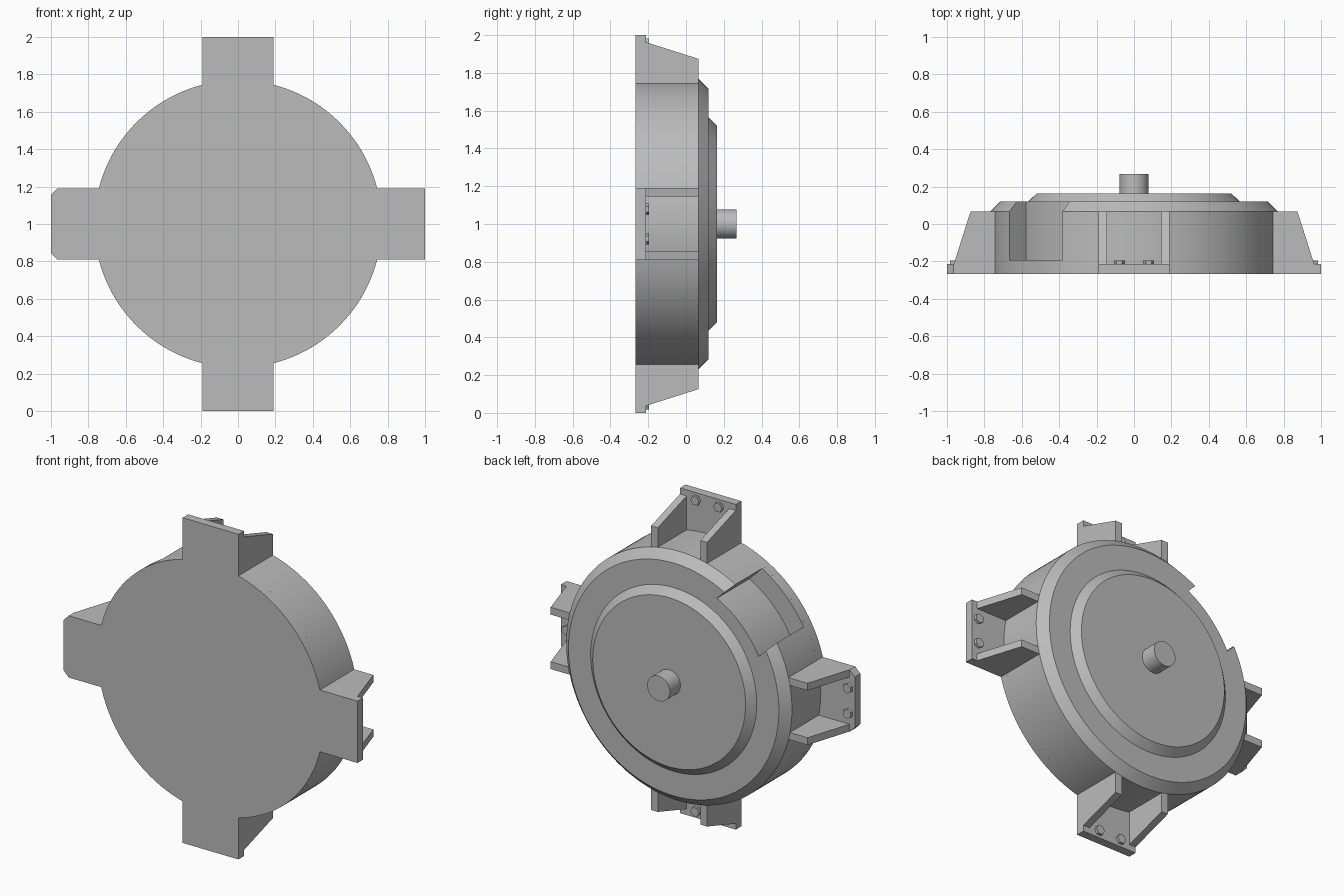
import bpy, bmesh
from math import sin, cos, tau, pi, radians, asin, sqrt
from mathutils import Vector

if "Cube" in bpy.data.objects:
    bpy.data.objects.remove(bpy.data.objects["Cube"])

# One plain grey for the whole housing
GREY = (0.5, 0.5, 0.5, 1)
grey = bpy.data.materials.new("plain grey")
grey.use_nodes = True
grey.diffuse_color = GREY
grey.node_tree.nodes["Principled BSDF"].inputs["Base Color"].default_value = GREY

# Depth levels, front to back
FRONT, FLANGE, SHOULDER, RIM, COVER, TIP = -0.267, -0.213, 0.067, 0.12, 0.164, 0.267
R, HALF, RIB = 0.768, 0.19, 0.045


def at(angle, r, t, y):
    """Point at radius r and sideways offset t along a spoke."""
    return Vector((r * cos(angle) - t * sin(angle), y, 1 + r * sin(angle) + t * cos(angle)))


def finish(bm, name):
    bmesh.ops.recalc_face_normals(bm, faces=bm.faces)
    mesh = bpy.data.meshes.new(name)
    bm.to_mesh(mesh)
    bm.free()
    mesh.materials.append(grey)
    obj = bpy.data.objects.new(name, mesh)
    bpy.context.collection.objects.link(obj)
    return obj


def smooth(obj):
    bpy.ops.object.select_all(action="DESELECT")
    obj.select_set(True)
    bpy.context.view_layer.objects.active = obj
    bpy.ops.object.shade_smooth_by_angle(angle=radians(25))


def prism(name, points, shift):
    bm = bmesh.new()
    face = bm.faces.new([bm.verts.new(p) for p in points])
    new = bmesh.ops.extrude_face_region(bm, geom=[face])["geom"]
    bmesh.ops.translate(bm, vec=shift, verts=[v for v in new if isinstance(v, bmesh.types.BMVert)])
    return finish(bm, name)


def lathe(name, profile, n=128):
    """Capped solid of revolution about the depth axis."""
    bm = bmesh.new()
    rings = [[bm.verts.new(at(tau * i / n, r, 0, y)) for i in range(n)] for r, y in profile]
    for a, b in zip(rings, rings[1:]):
        for i in range(n):
            j = (i + 1) % n
            bm.faces.new((a[i], a[j], b[j], b[i]))
    bm.faces.new(rings[0])
    bm.faces.new(rings[-1])
    return finish(bm, name)


# Front plate: a disc with four lugs, the right one with clipped corners
half_angle = asin(HALF / R)
outline = []
for k in range(4):
    a = k * pi / 2
    clip = 0.035 if k == 2 else 0
    if clip:
        corners = [(1 - clip, -HALF), (1, clip - HALF), (1, HALF - clip), (1 - clip, HALF)]
    else:
        corners = [(1, -HALF), (1, HALF)]
    outline += [at(a, r, t, FRONT) for r, t in corners]
    span = pi / 2 - 2 * half_angle
    outline += [at(a + half_angle + span * i / 24, R, 0, FRONT) for i in range(25)]
smooth(prism("front_plate", outline, Vector((0, FLANGE - FRONT, 0))))

# Drum with chamfered back rim and a notch cut at the upper right
drum = lathe("drum", [(R, FLANGE), (R, SHOULDER), (R - 0.052, RIM)])
side, floor_r, diag = 0.2, 0.65, 0.75 * pi
sweep = asin(side / floor_r)
notch = [at(diag - sweep + 2 * sweep * i / 12, floor_r, 0, -0.192) for i in range(13)]
notch += [at(diag, 0.9, side, -0.192), at(diag, 0.9, -side, -0.192)]
cutter = prism("notch_cutter", notch, Vector((0, 0.5, 0)))
cutter.hide_render = True
cut = drum.modifiers.new("notch", "BOOLEAN")
cut.operation, cut.solver, cut.object = "DIFFERENCE", "EXACT", cutter
bpy.context.view_layer.objects.active = drum
bpy.ops.object.modifier_apply(modifier=cut.name)
bpy.data.objects.remove(cutter)
smooth(drum)

# Raised back cover and shaft
smooth(lathe("back_cover", [(0.565, RIM - 0.01), (0.565, RIM), (0.52, COVER)]))
smooth(lathe("shaft", [(0.077, COVER - 0.01), (0.077, TIP)], 48))

# Ribs and hexagonal bolts on each lug
rib_side = [(0.7, FLANGE), (0.963, FLANGE), (0.874, SHOULDER), (0.7, SHOULDER)]
for k, place in enumerate(("left", "top", "right", "bottom")):
    a = k * pi / 2
    for s, end in ((-1, "a"), (1, "b")):
        across = at(a, 0, -s * RIB, 0) - at(a, 0, 0, 0)
        prism(f"{place}_rib_{end}", [at(a, r, s * HALF, y) for r, y in rib_side], across)
        hexagon = [at(a, 0.957 + 0.03 * sin(i * tau / 6), s * 0.078 + 0.03 * cos(i * tau / 6), FLANGE)
                   for i in range(6)]
        prism(f"{place}_bolt_{end}", hexagon, Vector((0, 0.017, 0)))
